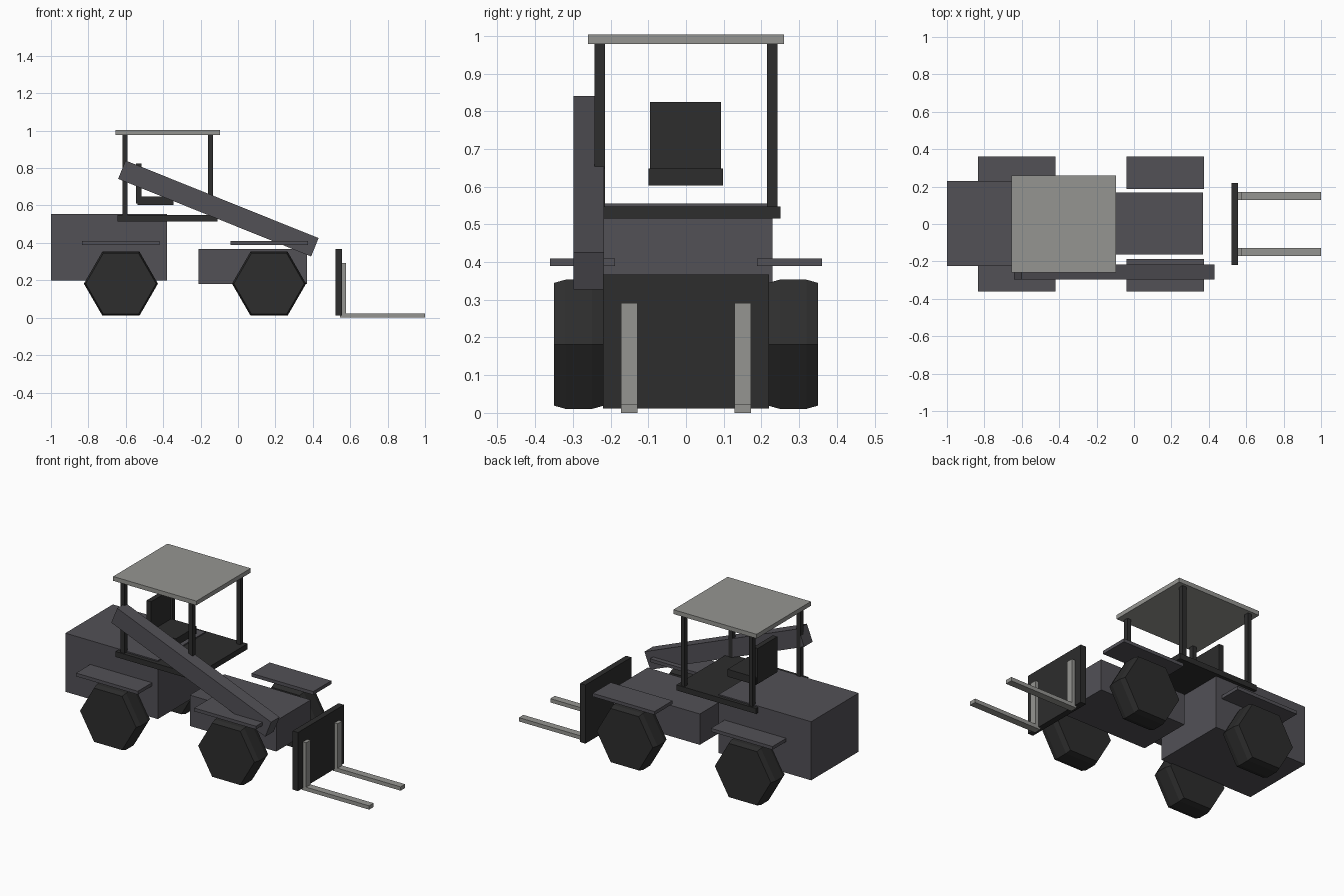
import bpy, bmesh, math
from mathutils import Matrix

cube = bpy.data.objects.get("Cube")
if cube:
    bpy.data.objects.remove(cube, do_unlink=True)


def material(name, color):
    m = bpy.data.materials.new(name)
    m.use_nodes = True
    m.diffuse_color = (*color, 1)
    m.node_tree.nodes["Principled BSDF"].inputs["Base Color"].default_value = (*color, 1)
    return m


body = material("slate grey", (0.085, 0.082, 0.094))
dark = material("charcoal", (0.026, 0.026, 0.026))
light = material("light grey", (0.30, 0.30, 0.285))


def finish(name, bm, mat):
    bmesh.ops.recalc_face_normals(bm, faces=bm.faces)
    mesh = bpy.data.meshes.new(name)
    bm.to_mesh(mesh)
    bm.free()
    mesh.materials.append(mat)
    ob = bpy.data.objects.new(name, mesh)
    bpy.context.collection.objects.link(ob)
    return ob


def box(name, mat, x, y, z):
    """Box from its (min, max) range on each axis."""
    bm = bmesh.new()
    size = [b - a for a, b in (x, y, z)]
    mid = [(a + b) / 2 for a, b in (x, y, z)]
    bmesh.ops.create_cube(bm, size=1, matrix=Matrix.Diagonal((*size, 1)))
    ob = finish(name, bm, mat)
    ob.location = mid
    return ob


def wheel(name, x, y):
    """Six-sided tyre with chamfered rims, lofted along y."""
    bm = bmesh.new()
    rings = []
    for dy, r in ((-0.066, 0.188), (-0.035, 0.198), (0.035, 0.198), (0.066, 0.188)):
        rings.append([bm.verts.new((r * math.cos(i * math.pi / 3), dy,
                                    r * math.sin(i * math.pi / 3))) for i in range(6)])
    for a, b in zip(rings, rings[1:]):
        for i in range(6):
            j = (i + 1) % 6
            bm.faces.new((a[i], a[j], b[j], b[i]))
    bm.faces.new(rings[0])
    bm.faces.new(rings[-1])
    finish(name, bm, dark).location = (x, y, 0.182)


# Rear engine body and front chassis
box("rear_body", body, (-1, -0.38), (-0.225, 0.23), (0.20, 0.555))
box("front_body", body, (-0.21, 0.37), (-0.162, 0.168), (0.18, 0.367))

# Wheels and flat fenders
for side, s in (("left", 1), ("right", -1)):
    for end, x in (("rear", -0.626), ("front", 0.166)):
        wheel(f"{end}_{side}_wheel", x, s * 0.284)
        y = sorted((s * 0.188, s * 0.361))
        box(f"{end}_{side}_fender", body, (x - 0.207, x + 0.207), y, (0.39, 0.41))

# Open cab
box("cab_floor", dark, (-0.645, -0.11), (-0.25, 0.25), (0.515, 0.548))
box("cab_roof", light, (-0.655, -0.097), (-0.26, 0.26), (0.978, 1.004))
for side, s in (("left", 1), ("right", -1)):
    for end, x in (("rear", -0.604), ("front", -0.148)):
        y = sorted((s * 0.215, s * 0.243))
        box(f"{end}_{side}_post", dark, (x - 0.013, x + 0.013), y, (0.54, 0.985))

# Seat
box("seat_cushion", dark, (-0.537, -0.346), (-0.1, 0.098), (0.603, 0.648))
box("seat_back", dark, (-0.546, -0.516), (-0.095, 0.093), (0.61, 0.825))

# Sloping lift arm on the right-hand side
arm = box("lift_arm", body, (-0.661, 0.451), (-0.298, -0.217), (0.531, 0.637))
arm.rotation_euler.y = math.radians(21.9)

# Fork carriage and forks
box("fork_carriage", dark, (0.52, 0.556), (-0.22, 0.22), (0.012, 0.367))
for side, s in (("left", 1), ("right", -1)):
    y = sorted((s * 0.129, s * 0.172))
    box(f"{side}_fork_upright", light, (0.55, 0.577), y, (0.01, 0.292))
    box(f"{side}_fork_tine", light, (0.545, 1.0), y, (0, 0.023))
